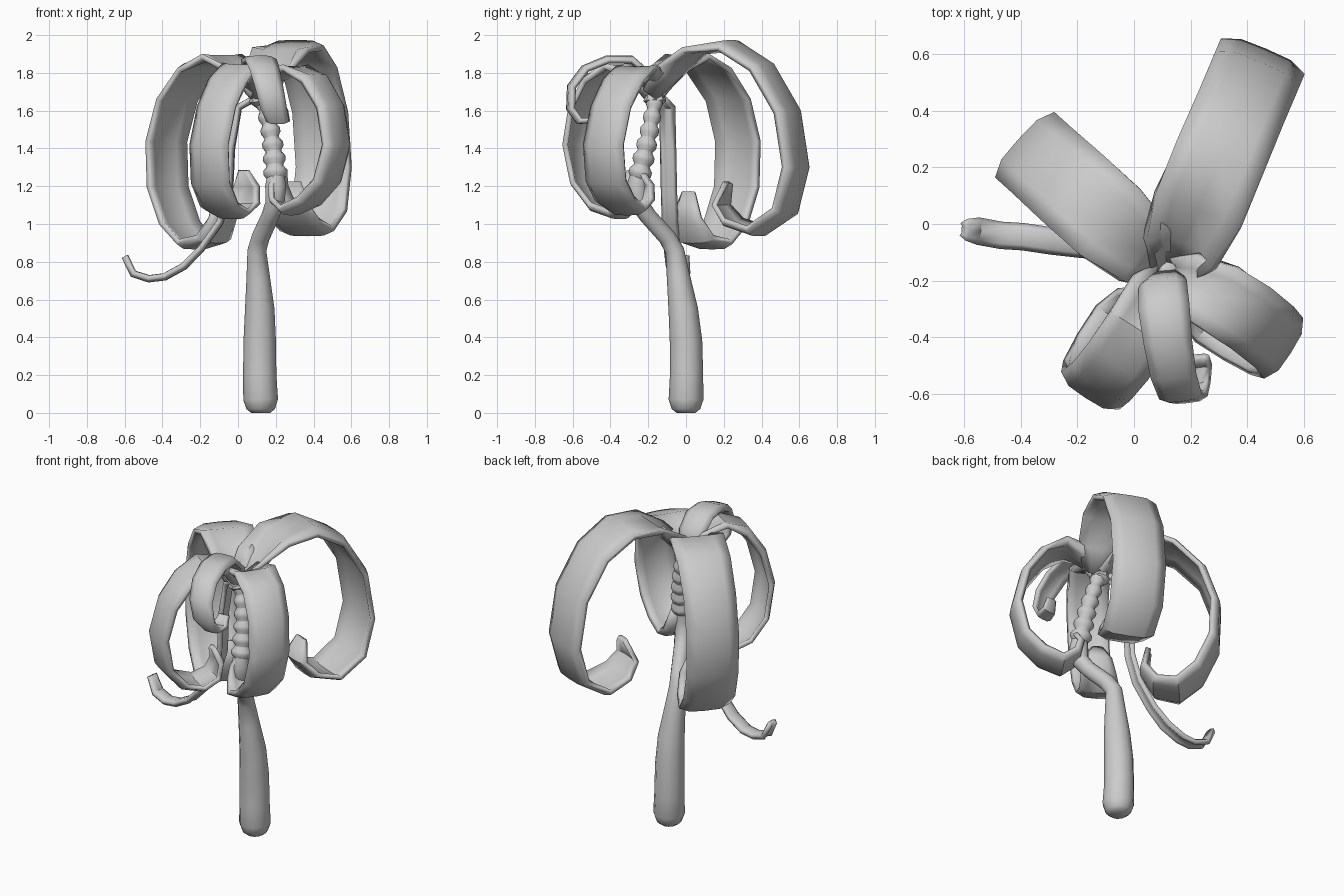
import bpy, bmesh, math
from mathutils import Vector


def finish(name, bm, angle):
    bmesh.ops.recalc_face_normals(bm, faces=bm.faces)
    me = bpy.data.meshes.new(name)
    bm.to_mesh(me)
    bm.free()
    ob = bpy.data.objects.new(name, me)
    bpy.context.collection.objects.link(ob)
    bpy.ops.object.select_all(action='DESELECT')
    ob.select_set(True)
    bpy.context.view_layer.objects.active = ob
    bpy.ops.object.shade_smooth_by_angle(angle=math.radians(angle))
    return ob


def tangent(pts, i):
    return (pts[min(i + 1, len(pts) - 1)] - pts[max(i - 1, 0)]).normalized()


def tube(name, rows, sides=12):
    """Rows are (x, y, z, radius)."""
    pts = [Vector(r[:3]) for r in rows]
    bm = bmesh.new()
    rings = []
    for i, p in enumerate(pts):
        t = tangent(pts, i)
        a = Vector((0, 1, 0)).cross(t).normalized()
        b = t.cross(a)
        rings.append([bm.verts.new(p + rows[i][3] * (a * math.cos(k) + b * math.sin(k)))
                      for k in (2 * math.pi * j / sides for j in range(sides))])
    for r0, r1 in zip(rings, rings[1:]):
        for j in range(sides):
            k = (j + 1) % sides
            bm.faces.new((r0[j], r0[k], r1[k], r1[j]))
    bm.faces.new(rings[0])
    bm.faces.new(rings[-1])
    return finish(name, bm, 40)


def leaf(name, pts, side, widths, bulge=0.03, thick=0.03, cup=()):
    """Ribbon along pts, arched across its width; cup folds the first rows upward."""
    pts = [Vector(p) for p in pts]
    side = Vector(side).normalized()
    bm = bmesh.new()
    rows = []
    for i, p in enumerate(pts):
        n = tangent(pts, i).cross(side).normalized()
        w = widths[i]
        b = -cup[i] if i < len(cup) else bulge * w / max(widths)
        rows.append([bm.verts.new(p + side * w * u - n * b * k)
                     for u, k in ((-1, 1), (-0.6, 0.1), (0, 0), (0.6, 0.1), (1, 1))])
    for r0, r1 in zip(rows, rows[1:]):
        for j in range(4):
            bm.faces.new((r0[j], r0[j + 1], r1[j + 1], r1[j]))
    ob = finish(name, bm, 45)
    m = ob.modifiers.new("thickness", 'SOLIDIFY')
    m.thickness = thick
    m.offset = 0
    return ob


def curl(name, start, heading, profile, half, lean=0.0, cup=0.05):
    """Leaf curling outward; profile is (distance out, height), lean tilts its plane."""
    d = Vector((*heading, 0)).normalized()
    s = Vector((0, 0, 1)).cross(d)
    pts = [Vector((*start, 0)) + d * r + s * lean * min(1, r / 0.2) * (z - 1.45) / 0.4
           + Vector((0, 0, z)) for r, z in profile]
    shape = (0.45, 0.85, 1.05, 1.03, 1, 1, 1, 1, 0.97, 0.85, 0.65, 0.25)
    return leaf(name, pts, s, [half * k for k in shape], cup=(cup, cup, cup * 0.2))


# Smooth lower trunk with its kink
tube("trunk", [
    (0.12, 0, 0.0, 0.05), (0.12, 0, 0.02, 0.075), (0.12, 0, 0.07, 0.092),
    (0.115, 0.003, 0.2, 0.088), (0.115, 0, 0.38, 0.086), (0.115, -0.015, 0.55, 0.078),
    (0.107, -0.04, 0.72, 0.062), (0.1, -0.06, 0.86, 0.05), (0.12, -0.1, 0.93, 0.048),
    (0.17, -0.2, 1.04, 0.047), (0.195, -0.25, 1.11, 0.05), (0.2, -0.26, 1.2, 0.056),
    (0.2, -0.25, 1.26, 0.045)])

# Ribbed upper stem
lo, hi, ribs = Vector((0.2, -0.25, 1.24)), Vector((0.125, -0.16, 1.68)), 6
rows = []
for i in range(ribs):
    for f, k in ((0.0, 0.72), (0.3, 0.98), (0.6, 1.0), (0.9, 0.72)):
        t = (i + f) / ribs
        p = lo.lerp(hi, t) + Vector((0.015, 0.005, 0)) * math.sin(math.pi * t)
        rows.append((*p, (0.066 - 0.023 * t) * k))
tube("ribbed_stem", rows, 10)

# Four large curling leaves
curl("back_right_leaf", (0.14, -0.15), (0.39, 0.92),
     [(0, 1.67), (0.1, 1.78), (0.22, 1.91), (0.42, 1.96), (0.62, 1.84), (0.77, 1.6),
      (0.82, 1.3), (0.755, 1.06), (0.58, 0.95), (0.42, 1.0), (0.35, 1.1), (0.4, 1.22)],
     0.155, 0.0, 0.07)
curl("back_left_leaf", (0.1, -0.16), (-0.74, 0.67),
     [(0, 1.67), (0.1, 1.79), (0.25, 1.88), (0.43, 1.84), (0.59, 1.67), (0.67, 1.44),
      (0.66, 1.19), (0.57, 0.99), (0.44, 0.88), (0.3, 0.91), (0.23, 1.03), (0.26, 1.17)],
     0.15, 0.0, 0.03)
curl("front_left_leaf", (0.1, -0.2), (-0.545, -0.84),
     [(0, 1.67), (0.07, 1.77), (0.19, 1.83), (0.33, 1.78), (0.43, 1.63), (0.48, 1.42),
      (0.44, 1.21), (0.33, 1.08), (0.2, 1.04), (0.1, 1.1), (0.08, 1.2), (0.12, 1.28)],
     0.115, 0.03)
curl("front_right_leaf", (0.13, -0.18), (0.84, -0.54),
     [(0, 1.67), (0.07, 1.76), (0.19, 1.82), (0.33, 1.78), (0.44, 1.63), (0.49, 1.42),
      (0.44, 1.22), (0.33, 1.11), (0.2, 1.06), (0.11, 1.12), (0.09, 1.21), (0.13, 1.28)],
     0.12, 0.03)

# Small tightly curled front leaf
leaf("small_front_leaf",
     [(0.11, -0.17, 1.68), (0.1, -0.2, 1.8), (0.105, -0.29, 1.88), (0.12, -0.42, 1.88),
      (0.14, -0.54, 1.83), (0.165, -0.615, 1.73), (0.19, -0.62, 1.61), (0.21, -0.57, 1.54),
      (0.225, -0.5, 1.545), (0.23, -0.47, 1.61)],
     (1, 0.12, 0), [0.05, 0.08, 0.085, 0.08, 0.075, 0.07, 0.065, 0.055, 0.045, 0.03], 0.02, 0.025)

# Thin hanging tendril
leaf("hanging_tendril",
     [(0.09, -0.14, 1.67), (0.0, -0.1, 1.62), (-0.04, -0.095, 1.4), (-0.05, -0.09, 1.16),
      (-0.1, -0.085, 1.01), (-0.2, -0.075, 0.87), (-0.29, -0.06, 0.78), (-0.39, -0.045, 0.725),
      (-0.47, -0.04, 0.715), (-0.55, -0.025, 0.74), (-0.595, -0.02, 0.83)],
     (-0.08, -1, 0), [0.03] + [0.035] * 5 + [0.04] * 4 + [0.03], 0.012, 0.03)

# Crown bud where the leaves meet
tube("crown", [(0.125, -0.165, 1.62, 0.03), (0.12, -0.165, 1.65, 0.06),
               (0.115, -0.165, 1.69, 0.05), (0.115, -0.165, 1.71, 0.02)], 8)
